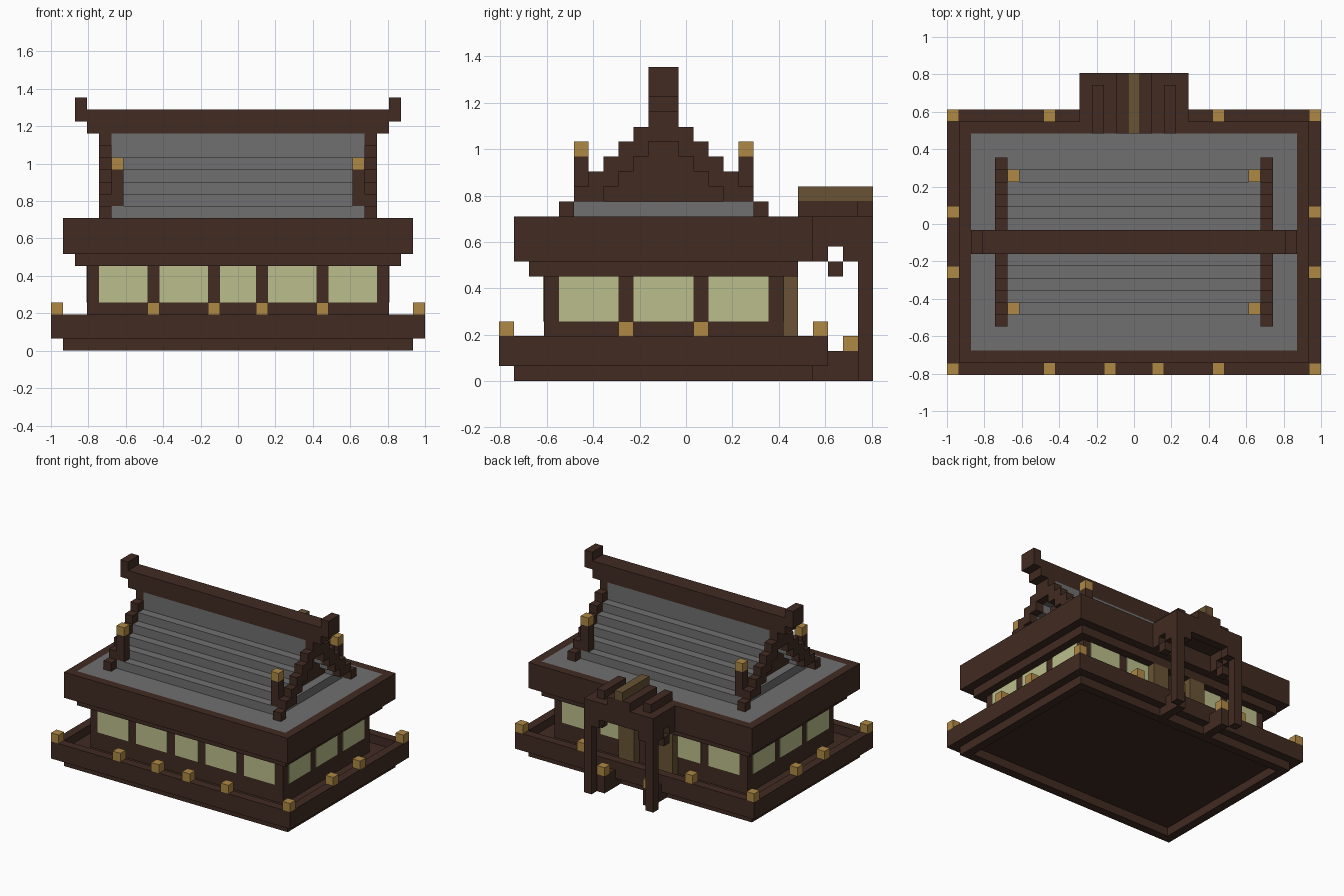
import bpy
import bmesh

# One block of the grid is U wide; the house centre lies SHIFT blocks behind y = 0
U = 2 / 31
SHIFT = -1.5

if "Cube" in bpy.data.objects:
    bpy.data.objects.remove(bpy.data.objects["Cube"], do_unlink=True)


def material(name, colour):
    mat = bpy.data.materials.new(name)
    mat.use_nodes = True
    rgba = (*colour, 1)
    mat.diffuse_color = rgba
    shader = mat.node_tree.nodes["Principled BSDF"]
    shader.inputs["Base Color"].default_value = rgba
    shader.inputs["Roughness"].default_value = 0.9
    return mat


wood = material("dark_wood", (0.053, 0.024, 0.016))
tile = material("grey_tile", (0.16, 0.16, 0.16))
gold = material("gold", (0.43, 0.25, 0.06))
olive = material("olive_wood", (0.14, 0.088, 0.035))
paper = material("pale_paper", (0.5, 0.52, 0.26))


def mirrored(box, axes):
    """Return the box and its mirror images; a box is (x, X, y, Y, z, Z)."""
    boxes = [box]
    if "x" in axes:
        boxes += [(-b[1], -b[0], *b[2:]) for b in boxes]
    if "y" in axes:
        boxes += [(*b[:2], -b[3], -b[2], *b[4:]) for b in boxes]
    return boxes


def part(name, mat, boxes, axes=""):
    """Make one object from boxes given in blocks."""
    bm = bmesh.new()
    for source in boxes:
        for x, X, y, Y, z, Z in mirrored(source, axes):
            verts = bmesh.ops.create_cube(bm, size=1)["verts"]
            for v in verts:
                v.co.x = (X if v.co.x > 0 else x) * U
                v.co.y = ((Y if v.co.y > 0 else y) + SHIFT) * U
                v.co.z = (Z if v.co.z > 0 else z) * U
    mesh = bpy.data.meshes.new(name)
    bm.to_mesh(mesh)
    bm.free()
    mesh.materials.append(mat)
    obj = bpy.data.objects.new(name, mesh)
    bpy.context.collection.objects.link(obj)
    return obj


def slab(w, d, z, Z):
    return (-w, w, -d, d, z, Z)


def ring(name, mat, w, d, z, Z):
    """Rectangular frame, one block thick."""
    part(name + "_sides", mat, [(w - 1, w, -d, d, z, Z)], "x")
    part(name + "_ends", mat, [(1 - w, w - 1, d - 1, d, z, Z)], "y")


# Base: hollow foot, floor and raised rim
ring("base_foot", wood, 14.5, 10, 0, 1)
part("base_floor", wood, [slab(14.5, 10, 1, 2)])
ring("base_rim", wood, 15.5, 11, 1, 3)

# Gold lamps on the rim
lamp = (-0.5, 0.5, -0.5, 0.5, 0, 1)


def lamp_at(x, y, z):
    offset = (x, x, y, y, z, z)
    return tuple(a + b for a, b in zip(lamp, offset))


part("rim_lamps", gold, [lamp_at(15, 10.5, 3), lamp_at(15, 2.5, 3),
                         lamp_at(7, 10.5, 3)], "xy")
part("front_lamps", gold, [lamp_at(2, -10.5, 3)], "x")

# Walls and windows
part("walls", wood, [slab(12.5, 8, 2, 7)])
T = 0.06
part("front_windows", paper, [(x, X, -8 - T, -8, 4, 7) for x, X in
                              ((-1.5, 1.5), (2.5, 6.5), (-6.5, -2.5),
                               (7.5, 11.5), (-11.5, -7.5))])
part("back_windows", paper, [(x, X, 8, 8 + T, 4, 7)
                             for x, X in ((3.5, 6.5), (7.5, 11.5))], "x")
part("side_windows", paper, [(12.5, 12.5 + T, y, y + 4, 4, 7)
                             for y in (-7, -2, 3)], "x")
part("door_panels", olive, [(1.5, 3.5, 8, 9, 2, 7)], "x")

# Eaves with the flat skirt of tiles
part("eave_step", wood, [slab(13.5, 9, 7, 8)])
part("eave_slab", wood, [slab(14.5, 10, 8, 10)])
ring("eave_rim", wood, 14.5, 10, 10, 11)
part("skirt_tiles", tile, [slab(13.5, 9, 10, 11)])

# Stepped upper roof, recessed gable walls and proud verge boards
part("roof_foot", tile, [slab(10.5, 6, 11, 12)])
part("verge_feet", wood, [(10.5, 11.5, 6, 7, 11, 12)], "xy")
for step in range(5):
    z = 12 + step
    outer = 5 - step
    inner = max(outer - 1, 0)
    part(f"roof_step_{step}", tile, [(-10.5, 10.5, inner, outer, z, z + 1)], "y")
    part(f"verge_step_{step}", wood,
         [(10.5, 11.5, inner, outer + 1, z, z + 1)], "xy")
    if inner:
        part(f"gable_step_{step}", wood, [slab(9.5, inner, z, z + 1)])
part("roof_top", tile, [slab(10.5, 1, 17, 18)])
part("verge_top", wood, [(10.5, 11.5, -1, 1, 17, 18)], "x")

# Ridge beam with upturned ends
part("ridge_beam", wood, [slab(12.5, 1, 18, 20)])
part("ridge_ends", wood, [(12.5, 13.5, -1, 1, 19, 21)], "x")

# Lamp posts standing on the roof
part("roof_posts", wood, [(9.5, 10.5, 5, 6, 12, 15)], "xy")
part("roof_lamps", gold, [lamp_at(10, 5.5, 15)], "xy")

# Back gate: posts, beams, brackets, low walls and ridge
part("gate_posts", wood, [(3.5, 4.5, 13, 14, 0, 9)], "x")
part("gate_front_beam", wood, [(-4.5, 4.5, 13, 14, 9, 11)])
part("gate_side_beams", wood, [(3.5, 4.5, 10, 13, 9, 11)], "x")
part("gate_ceiling", wood, [(-3.5, 3.5, 10, 13, 10, 11)])
part("gate_brackets", wood, [(3.5, 4.5, 10, 11, 8, 9),
                             (3.5, 4.5, 12, 13, 8, 9),
                             (3.5, 4.5, 11, 12, 7, 8),
                             (2.5, 3.5, 13, 14, 8, 9)], "x")
part("gate_roof_strips", wood, [(2.5, 3.5, 9, 13, 11, 12)], "x")
part("gate_roof_cap", wood, [(-1.5, 1.5, 9, 14, 11, 12)])
part("gate_ridge", olive, [(-0.5, 0.5, 9, 14, 12, 13)])
part("gate_low_walls", wood, [(2.5, 3.5, 10, 13, 0, 1),
                              (2.5, 3.5, 11, 13, 1, 2)], "x")
part("gate_lamps", gold, [lamp_at(3, 12.5, 2)], "x")
